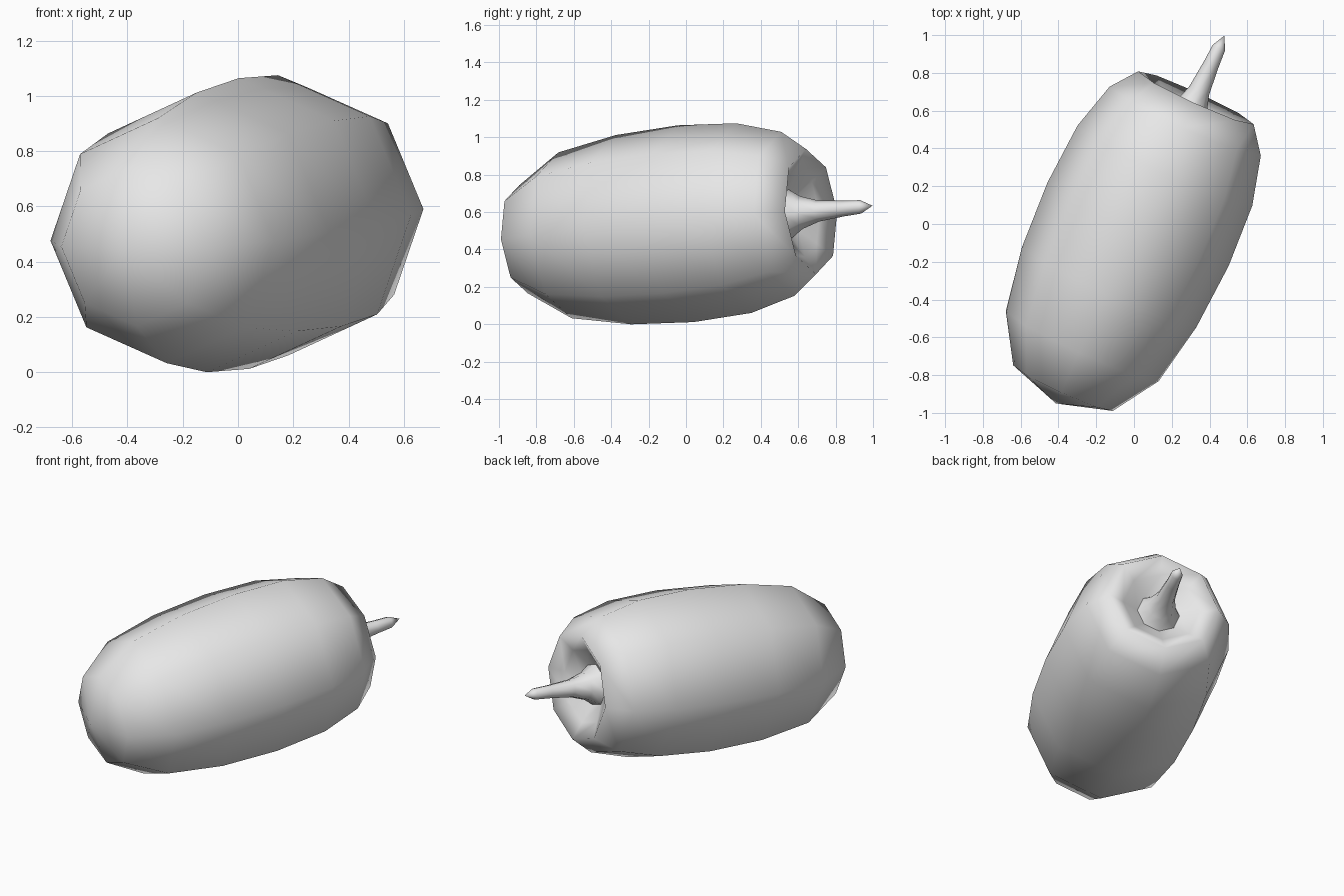
import bpy
import bmesh
from math import cos, sin, pi, radians
from mathutils import Matrix, Vector

SIDES = 8

cube = bpy.data.objects.get("Cube")
if cube:
    bpy.data.objects.remove(cube, do_unlink=True)

# Single plain material
grey = bpy.data.materials.new("plain_grey")
grey.use_nodes = True
colour = (0.8, 0.8, 0.8, 1)
grey.diffuse_color = colour
grey.node_tree.nodes["Principled BSDF"].inputs["Base Color"].default_value = colour

# Frame of the fruit: long axis turned sideways and raised slightly
turn, pitch = radians(24.6), radians(5)
axis = Vector((sin(turn) * cos(pitch), cos(turn) * cos(pitch), sin(pitch)))
side = Vector((cos(turn), -sin(turn), 0))
up = side.cross(axis)
frame = Matrix((up, side, axis)).transposed().to_4x4()
frame.translation = side * 0.02 + Vector((0, 0, 0.537))


def lathe(name, profile):
    """Spin (radius, distance along axis) points; radius 0 makes a pole."""
    bm = bmesh.new()
    rings = []
    for r, s in profile:
        count = SIDES if r else 1
        rings.append([bm.verts.new((r * cos(2 * pi * i / SIDES),
                                    r * sin(2 * pi * i / SIDES), s))
                      for i in range(count)])
    for a, b in zip(rings, rings[1:]):
        for i in range(SIDES):
            j = (i + 1) % SIDES
            if len(a) == 1:
                bm.faces.new((a[0], b[j], b[i]))
            elif len(b) == 1:
                bm.faces.new((a[i], a[j], b[0]))
            else:
                bm.faces.new((a[i], a[j], b[j], b[i]))
    for face in bm.faces:
        face.smooth = True
    bm.transform(frame)
    mesh = bpy.data.meshes.new(name)
    bm.to_mesh(mesh)
    bm.free()
    mesh.materials.append(grey)
    obj = bpy.data.objects.new(name, mesh)
    bpy.context.collection.objects.link(obj)
    return obj


# Barrel-shaped body with a sunken top
lathe("fruit_body", [
    (0, -1.04), (0.29, -0.95), (0.445, -0.705), (0.508, -0.36), (0.528, 0.008),
    (0.509, 0.35), (0.44, 0.61), (0.336, 0.747), (0.235, 0.69), (0.13, 0.625),
])

# Flared stem rising from the hollow to a blunt tip
lathe("stem", [
    (0.13, 0.625), (0.088, 0.69), (0.057, 0.79), (0.042, 0.94),
    (0.036, 1.04), (0, 1.11),
])
